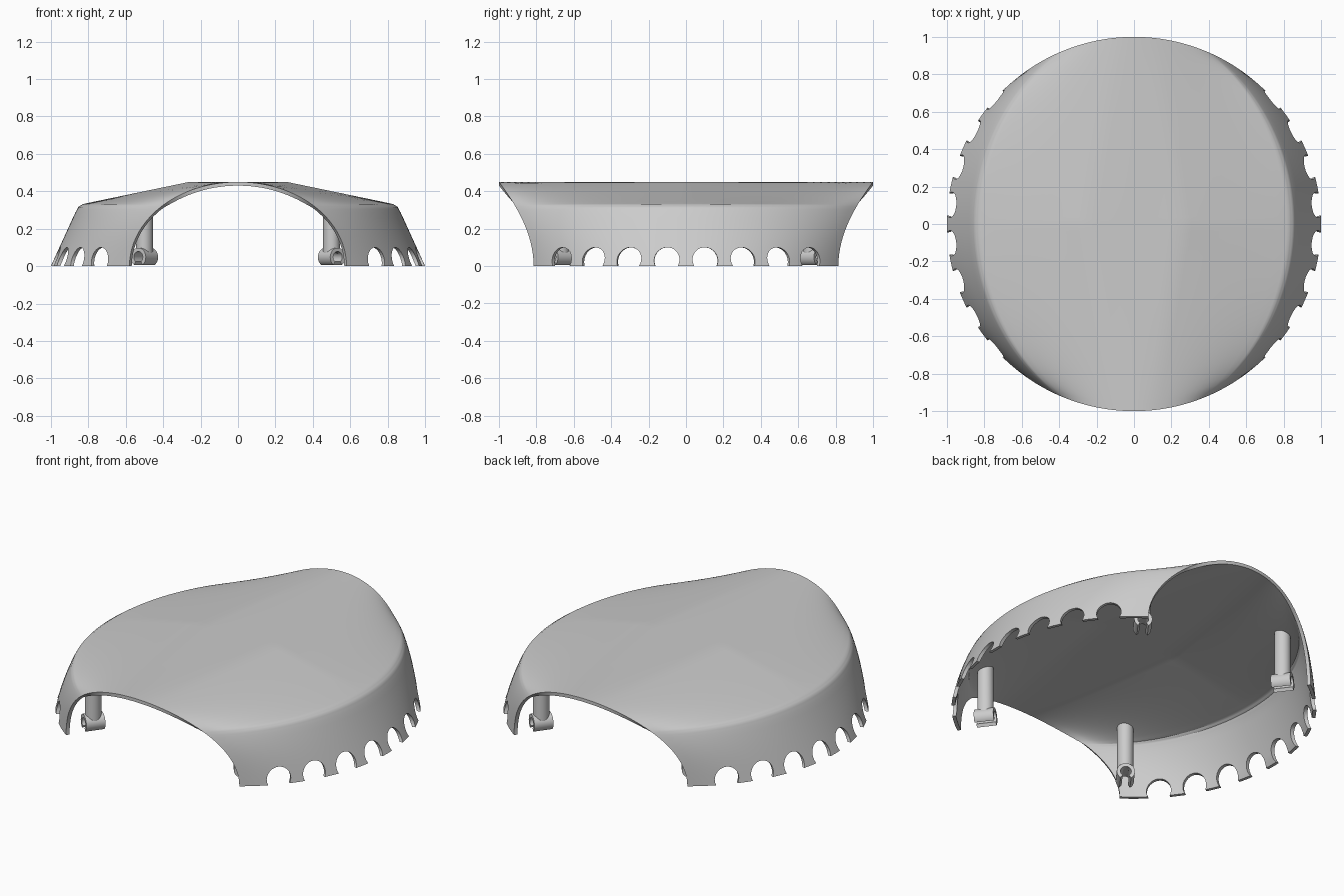
import bpy, bmesh, math
from mathutils import Matrix, Vector
from mathutils.bvhtree import BVHTree

if "Cube" in bpy.data.objects:
    bpy.data.objects.remove(bpy.data.objects["Cube"])

grey = bpy.data.materials.new("plain grey")
grey.use_nodes = True
grey.diffuse_color = (0.6, 0.6, 0.6, 1)
grey.node_tree.nodes["Principled BSDF"].inputs["Base Color"].default_value = (0.6, 0.6, 0.6, 1)

ARCH_W, ARCH_H, WALL = 0.58, 0.45, 0.02
# middle cross-section: arch angle, x, z
SECTION = [(0, 1, 0), (40, 0.87, 0.285), (43, 0.853, 0.316), (46, 0.83, 0.331),
           (49, 0.79, 0.34), (80, 0.26, 0.45), (90, 0, 0.45)]


def make_object(name, bm):
    bmesh.ops.recalc_face_normals(bm, faces=bm.faces)
    mesh = bpy.data.meshes.new(name)
    bm.to_mesh(mesh)
    bm.free()
    mesh.materials.append(grey)
    obj = bpy.data.objects.new(name, mesh)
    bpy.context.collection.objects.link(obj)
    return obj


def activate(obj):
    bpy.ops.object.select_all(action='DESELECT')
    obj.select_set(True)
    bpy.context.view_layer.objects.active = obj


def smooth(obj):
    activate(obj)
    bpy.ops.object.shade_smooth_by_angle(angle=math.radians(30))


def section_at(a):
    for (a0, x0, z0), (a1, x1, z1) in zip(SECTION, SECTION[1:]):
        if a <= a1:
            k = (a - a0) / (a1 - a0)
            return x0 + (x1 - x0) * k, z0 + (z1 - z0) * k


def shell_point(angle, t):
    """Blend the end arch into the middle section; the plan is a unit circle."""
    side = 1 if angle <= 90 else -1
    a = min(angle, 180 - angle)
    ax = ARCH_W * math.cos(math.radians(a))
    az = ARCH_H * math.sin(math.radians(a))
    mx, mz = section_at(a)
    base_y2 = 1 - ARCH_W ** 2
    round_f = (math.sqrt(1 - base_y2 * t * t) - ARCH_W) / (1 - ARCH_W)
    w = min(1, max(0, (a - 46) / 34))
    f = round_f * (1 - w) + (1 - abs(t)) * w
    return (side * (ax + (mx - ax) * f), t * math.sqrt(1 - ax * ax), az + (mz - az) * f)


# Arched shell
half = list(range(0, 40, 4)) + list(range(40, 50)) + list(range(50, 90, 3))
angles = half + [90] + [180 - a for a in reversed(half)]
STEPS = 56
bm = bmesh.new()
rows = [[bm.verts.new(shell_point(a, 2 * j / STEPS - 1)) for a in angles]
        for j in range(STEPS + 1)]
for r0, r1 in zip(rows, rows[1:]):
    for i in range(len(angles) - 1):
        bm.faces.new((r0[i], r1[i], r1[i + 1], r0[i + 1]))
bm.normal_update()
roof = BVHTree.FromBMesh(bm)
shell = make_object("shell", bm)
if shell.data.polygons[len(angles) // 2].normal.z < 0:
    shell.data.flip_normals()
activate(shell)
solid = shell.modifiers.new("thickness", 'SOLIDIFY')
solid.thickness, solid.offset = WALL, -1
bpy.ops.object.modifier_apply(modifier=solid.name)
for v in shell.data.vertices:
    v.co.z = max(v.co.z, 0)

# Round notches along the side rims
bm = bmesh.new()
for side in (0, 180):
    for k in range(8):
        turn = math.radians(side - 42 + 12 * k)
        place = (Matrix.Rotation(turn, 4, 'Z') @ Matrix.Translation((0.98, 0, 0.032))
                 @ Matrix.Rotation(math.pi / 2, 4, 'Y'))
        bmesh.ops.create_cone(bm, cap_ends=True, segments=32, radius1=0.068,
                              radius2=0.068, depth=0.3, matrix=place)
cutter = make_object("notch_cutter", bm)
cutter.hide_render = True
activate(shell)
cut = shell.modifiers.new("notches", 'BOOLEAN')
cut.operation, cut.solver, cut.object = 'DIFFERENCE', 'EXACT', cutter
bpy.ops.object.modifier_apply(modifier=cut.name)
bpy.data.objects.remove(cutter)
smooth(shell)

# Four posts, each ending in a clip that opens downward
CLIP_Z, CLIP_R, CLIP_HOLE, CLIP_LEN = 0.048, 0.05, 0.03, 0.11
for sx, sy, label in ((1, -1, "front_left"), (-1, -1, "front_right"),
                      (1, 1, "back_left"), (-1, 1, "back_right")):
    centre = Vector((0.5 * sx, 0.67 * sy, 0))
    outward = centre.normalized()
    across = Vector((-outward.y, outward.x, 0))

    # Post: top follows the shell, bottom follows the clip
    bm = bmesh.new()
    bmesh.ops.create_cone(bm, cap_ends=True, segments=32, radius1=0.045, radius2=0.045,
                          depth=0.2, matrix=Matrix.Translation(centre + Vector((0, 0, 0.2))))
    for v in bm.verts:
        if v.co.z > 0.2:
            hit = roof.ray_cast(Vector((v.co.x, v.co.y, 0)), Vector((0, 0, 1)))[0]
            v.co.z = (hit.z if hit else 0.33) - WALL * 0.6
        else:
            u = (v.co - centre).dot(across)
            v.co.z = CLIP_Z + math.sqrt(max(0, 0.042 ** 2 - u * u))
    smooth(make_object(label + "_post", bm))

    # Clip: open ring swept outward
    bm = bmesh.new()
    arc = [math.radians(-55 + 290 * i / 32) for i in range(33)]
    loops = []
    for a in arc:
        loop = []
        for r, d in ((CLIP_R, -1), (CLIP_R, 1), (CLIP_HOLE, 1), (CLIP_HOLE, -1)):
            p = centre + across * r * math.cos(a) + outward * d * CLIP_LEN / 2
            p.z = CLIP_Z + r * math.sin(a)
            loop.append(bm.verts.new(p))
        loops.append(loop)
    for l0, l1 in zip(loops, loops[1:]):
        for i in range(4):
            n = (i + 1) % 4
            bm.faces.new((l0[i], l0[n], l1[n], l1[i]))
    bm.faces.new(loops[0])
    bm.faces.new(loops[-1])
    smooth(make_object(label + "_clip", bm))
